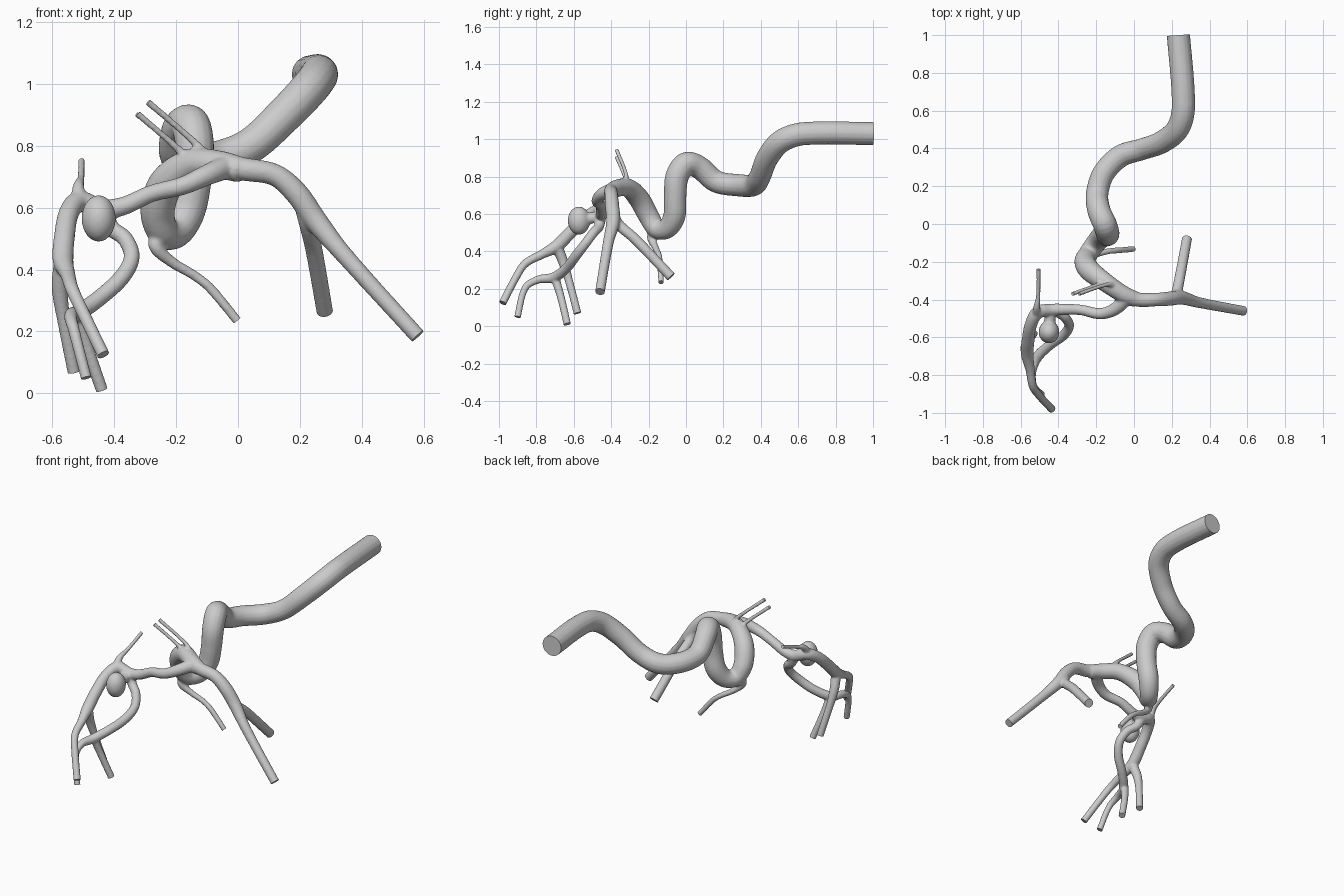
import bpy, bmesh
from mathutils import Vector

if "Cube" in bpy.data.objects:
    bpy.data.objects.remove(bpy.data.objects["Cube"])

# Each vessel: list of (x, y, z, radius); flag = has an open cut end
MAIN = [(.235, 1, 1.03, .062), (.262, .63, 1.03, .062), (.235, .51, .99, .062), (.15, .435, .9, .06),
        (.04, .395, .80, .058), (-.07, .36, .755, .06), (-.16, .27, .755, .06), (-.195, .16, .775, .06),
        (-.185, .07, .85, .062), (-.155, .0, .868, .064), (-.14, -.048, .80, .063), (-.145, -.058, .69, .06),
        (-.165, -.062, .59, .06), (-.2, -.10, .525, .055), (-.24, -.155, .52, .052), (-.26, -.20, .59, .056),
        (-.23, -.25, .68, .057), (-.15, -.31, .74, .05), (-.06, -.37, .738, .046), (.01, -.40, .722, .042)]
FRONT_RIGHT = [(-.06, -.37, .738, .04), (.02, -.40, .724, .038), (.12, -.40, .705, .036), (.19, -.395, .645, .038),
               (.25, -.39, .56, .037), (.34, -.415, .45, .029), (.58, -.46, .185, .026)]
FRONT_RIGHT_SIDE = [(.21, -.39, .61, .03), (.225, -.365, .55, .029), (.245, -.27, .465, .028),
                    (.28, -.08, .265, .027)]
MIDDLE = [(-.03, -.38, .735, .04), (-.10, -.45, .705, .034), (-.18, -.475, .67, .03), (-.28, -.455, .645, .028),
          (-.37, -.452, .605, .03), (-.44, -.455, .595, .033), (-.51, -.468, .62, .034), (-.545, -.53, .585, .033),
          (-.56, -.61, .51, .034), (-.565, -.69, .43, .034), (-.55, -.77, .385, .025), (-.535, -.86, .335, .022),
          (-.50, -.91, .26, .021), (-.435, -.98, .125, .021)]
UPPER_SIDE = [(-.565, -.69, .43, .03), (-.575, -.655, .34, .027), (-.563, -.625, .24, .022),
              (-.53, -.58, .07, .021)]
LOOP = [(-.44, -.455, .595, .03), (-.41, -.465, .535, .027), (-.365, -.495, .5, .026), (-.343, -.54, .44, .026),
        (-.375, -.59, .375, .027), (-.445, -.64, .31, .027), (-.515, -.71, .26, .027), (-.54, -.79, .25, .022),
        (-.53, -.86, .205, .019), (-.49, -.9, .05, .018)]
LOOP_SIDE = [(-.515, -.70, .26, .024), (-.49, -.67, .16, .021), (-.44, -.635, .012, .02)]
LOWER_TWIG = [(-.25, -.165, .52, .03), (-.265, -.185, .475, .024), (-.215, -.165, .425, .018),
              (-.14, -.145, .38, .016), (-.09, -.14, .34, .016), (-.003, -.133, .235, .015)]
TOP_TWIGS = [[(-.10, -.33, .76, .022), (-.14, -.32, .81, .012), (-.29, -.37, .94, .0115)],
             [(-.15, -.31, .74, .024), (-.2, -.325, .795, .012), (-.325, -.37, .903, .0115)]]
SIDE_TWIG = [(-.515, -.48, .62, .028), (-.515, -.44, .67, .018), (-.507, -.38, .695, .012),
             (-.505, -.24, .75, .0115)]

VESSELS = [MAIN, FRONT_RIGHT, FRONT_RIGHT_SIDE, MIDDLE, UPPER_SIDE, LOOP, LOOP_SIDE,
           LOWER_TWIG, *TOP_TWIGS, SIDE_TWIG]
EXTRA = .02   # overshoot, trimmed to a crisp flat end later
ends = []     # (point, outward direction, radius)


def overshoot(p, q):
    """Point past p, leading away from q."""
    a, b = Vector(p[:3]), Vector(q[:3])
    d = (a - b).normalized()
    ends.append((a, d, p[3]))
    return (*(a + d * EXTRA), p[3])


def sample(pts, steps=6):
    """Catmull-Rom through position and radius together."""
    v = [Vector(p) for p in pts]
    v = [v[0] * 2 - v[1]] + v + [v[-1] * 2 - v[-2]]
    out = []
    for a, b, c, d in zip(v, v[1:], v[2:], v[3:]):
        # shorter tangents on uneven spacing avoid bulges
        l1 = (c - b).length
        m1 = (c - a) * (l1 / max((c - b).length + (b - a).length, 1e-6))
        m2 = (d - b) * (l1 / max((d - c).length + (c - b).length, 1e-6))
        for i in range(steps):
            t = i / steps
            t2, t3 = t * t, t * t * t
            out.append(b * (2*t3 - 3*t2 + 1) + m1 * (t3 - 2*t2 + t) + c * (3*t2 - 2*t3) + m2 * (t3 - t2))
    return out + [v[-2]]


def tube(name, pts):
    """Round tube of varying radius with capped ends."""
    cu = bpy.data.curves.new(name, 'CURVE')
    cu.dimensions = '3D'
    cu.bevel_depth = 1
    cu.bevel_resolution = 6
    cu.use_fill_caps = True
    pts = sample(pts)
    sp = cu.splines.new('POLY')
    sp.points.add(len(pts) - 1)
    for sp_pt, p in zip(sp.points, pts):
        sp_pt.co = (p[0], p[1], p[2], 1)
        sp_pt.radius = p[3]
    ob = bpy.data.objects.new(name, cu)
    bpy.context.collection.objects.link(ob)
    return ob


# Vessel tubes
parts = []
for i, pts in enumerate(VESSELS):
    pts = list(pts)
    if pts[0] == MAIN[0]:
        pts[0] = overshoot(pts[0], pts[1])
    if i != 0:
        pts[-1] = overshoot(pts[-1], pts[-2])
    parts.append(tube("vessel", pts))

# Bulge on the vessel fork, with its short neck
bpy.ops.mesh.primitive_uv_sphere_add(segments=32, ring_count=16, location=(-.45, -.572, .565))
bulge = bpy.context.object
bulge.scale = (.055, .06, .075)
parts += [bulge, tube("neck", [(-.44, -.455, .59, .028), (-.445, -.5, .58, .03), (-.45, -.56, .57, .035)])]

# Join everything into one mesh
bpy.ops.object.select_all(action='DESELECT')
for ob in parts:
    ob.select_set(True)
bpy.context.view_layer.objects.active = bulge
bpy.ops.object.convert(target='MESH')
bpy.context.view_layer.objects.active = bulge
bpy.ops.object.join()
tree = bpy.context.object
tree.name = tree.data.name = "artery_tree"
bpy.ops.object.transform_apply(location=True, rotation=True, scale=True)

# Fuse the junctions and soften them
rem = tree.modifiers.new("fuse", 'REMESH')
rem.mode = 'VOXEL'
rem.voxel_size = .006
sm = tree.modifiers.new("soften", 'SMOOTH')
sm.factor = .5
sm.iterations = 6
for m in ("fuse", "soften"):
    bpy.ops.object.modifier_apply(modifier=m)

# Cut each vessel end flat
bm = bmesh.new()
bm.from_mesh(tree.data)
for p, d, r in ends:
    reach = r * 1.6 + .025
    faces = [f for f in bm.faces if (f.calc_center_median() - p).length < reach]
    geom = set(faces)
    for f in faces:
        geom.update(f.edges)
        geom.update(f.verts)
    bmesh.ops.bisect_plane(bm, geom=list(geom), plane_co=p, plane_no=d, clear_outer=True)
bmesh.ops.holes_fill(bm, edges=[e for e in bm.edges if e.is_boundary], sides=0)
bmesh.ops.recalc_face_normals(bm, faces=bm.faces)
bm.to_mesh(tree.data)
bm.free()
bpy.ops.object.shade_smooth_by_angle(angle=.7)
